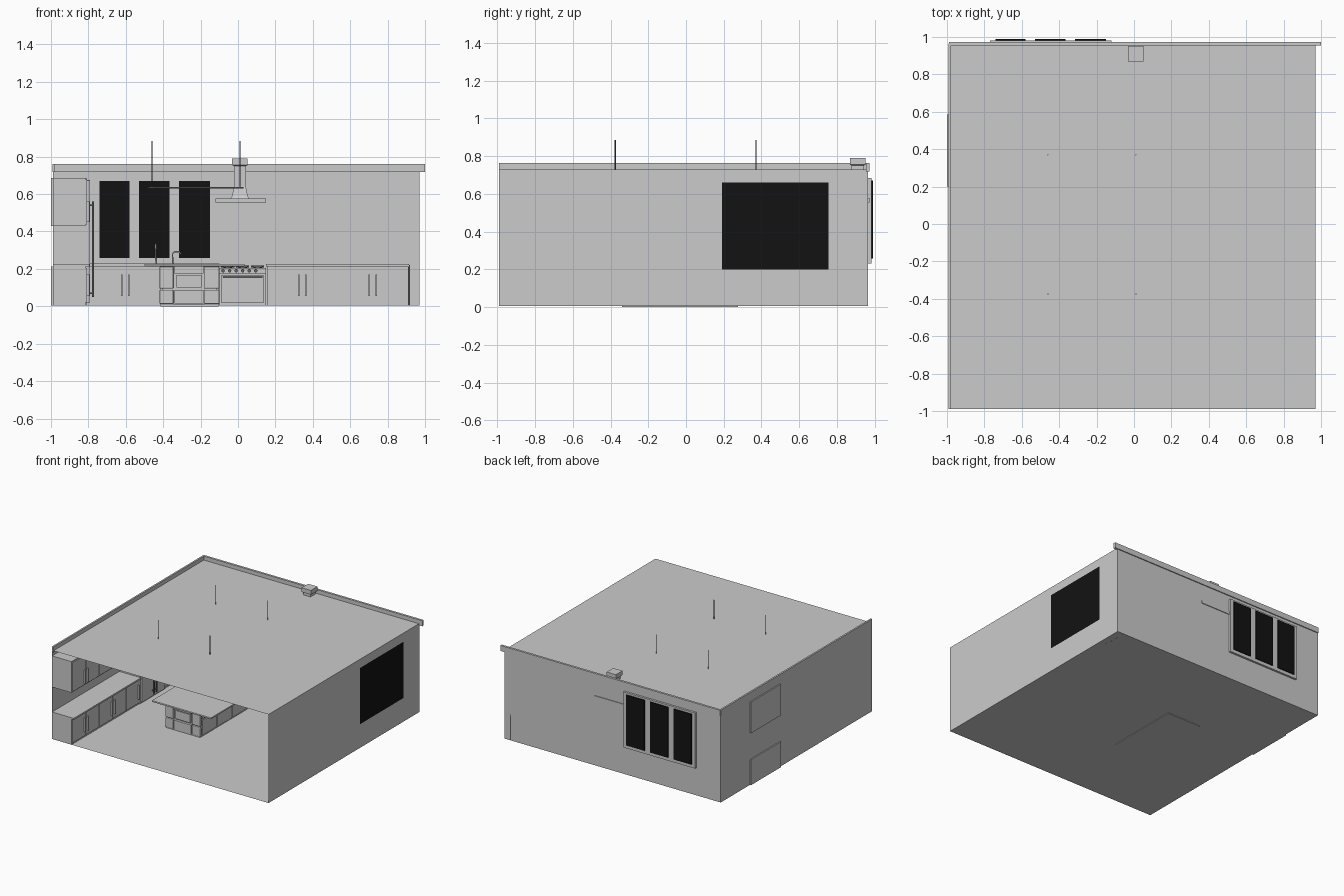
import bpy, bmesh, math
from mathutils import Vector

if "Cube" in bpy.data.objects:
    bpy.data.objects.remove(bpy.data.objects["Cube"])

def mat(name, c):
    m = bpy.data.materials.new(name)
    m.diffuse_color = (*c, 1)
    m.use_nodes = True
    m.node_tree.nodes["Principled BSDF"].inputs["Base Color"].default_value = m.diffuse_color
    return m
BLACK = mat("black_glass", (0.006, 0.006, 0.006))
DARK = mat("dark_metal", (0.12, 0.12, 0.12))

def mesh(name, bm, m=None):
    me = bpy.data.meshes.new(name)
    bm.to_mesh(me)
    bm.free()
    o = bpy.data.objects.new(name, me)
    bpy.context.collection.objects.link(o)
    if m:
        me.materials.append(m)
    return o

def box(name, x0, x1, y0, y1, z0, z1, m=None, bevel=0):
    bm = bmesh.new()
    bmesh.ops.create_cube(bm, size=1)
    for v in bm.verts:
        v.co = Vector((x0 + (x1 - x0) * (v.co.x + .5), y0 + (y1 - y0) * (v.co.y + .5),
                       z0 + (z1 - z0) * (v.co.z + .5)))
    if bevel:
        bmesh.ops.bevel(bm, geom=bm.edges[:], offset=bevel, segments=2, affect='EDGES', profile=.5)
    return mesh(name, bm, m)

def sheet(name, pts, m=None):
    bm = bmesh.new()
    bm.faces.new([bm.verts.new(p) for p in pts])
    return mesh(name, bm, m)

def rod(name, p, q, r, m=None, n=10):
    p, q = Vector(p), Vector(q)
    bm = bmesh.new()
    bmesh.ops.create_cone(bm, cap_ends=True, segments=n, radius1=r, radius2=r, depth=(q - p).length)
    rot = (q - p).to_track_quat('Z', 'Y').to_matrix()
    bmesh.ops.transform(bm, matrix=rot.to_4x4(), verts=bm.verts)
    bmesh.ops.translate(bm, vec=(p + q) / 2, verts=bm.verts)
    for f in bm.faces:
        f.smooth = len(f.verts) == 4
    return mesh(name, bm, m)

def tube(name, pts, r):
    cu = bpy.data.curves.new(name, 'CURVE')
    cu.dimensions, cu.bevel_depth, cu.bevel_resolution = '3D', r, 2
    s = cu.splines.new('POLY')
    s.points.add(len(pts) - 1)
    for a, b in zip(s.points, pts):
        a.co = (*b, 1)
    o = bpy.data.objects.new(name, cu)
    bpy.context.collection.objects.link(o)

def fronts(name, axis, face, a0, a1, n, z0, z1, hz0, hz1):
    """Row of door panels with bar handles; axis 'x' faces -y, axis 'y' faces +x."""
    w = (a1 - a0) / n
    for i in range(n):
        s, e = a0 + i * w + .004, a0 + (i + 1) * w - .004
        h = e - .015 if i % 2 == 0 else s + .015
        if axis == 'x':
            box(name + "_door", s, e, face - .008, face, z0, z1)
            box(name + "_handle", h - .004, h + .004, face - .022, face - .008, hz0, hz1)
        else:
            box(name + "_door", face, face + .008, s, e, z0, z1)
            box(name + "_handle", face + .008, face + .022, h - .004, h + .004, hz0, hz1)

# Room shell, open at the front
L, R, F, B, C, G = -.99, .97, -.99, .965, .73, .005
sheet("floor", [(L, F, G), (R, F, G), (R, B, G), (L, B, G)])
sheet("ceiling", [(L, F, C), (R, F, C), (R, B, C), (L, B, C)])
sheet("left_wall", [(L, F, G), (L, B, G), (L, B, C), (L, F, C)])
sheet("right_wall", [(R, F, G), (R, B, G), (R, B, C), (R, F, C)])
sheet("back_wall", [(L, B, G), (R, B, G), (R, B, C), (L, B, C)])
box("back_crown", L, 1.0, B - .01, B + .008, .717, .762)
box("left_crown", L - .002, L + .012, F, B, .717, .762)

# Right window
sheet("right_window_pane", [(R + .002, .19, .2), (R + .002, .755, .2), (R + .002, .755, .66), (R + .002, .19, .66)], BLACK)

# Triple back window
for z0, z1 in ((.23, .257), (.67, .685)):
    box("window_rail", -.77, -.12, B - .005, .982, z0, z1)
for x0, x1 in ((-.77, -.74), (-.58, -.53), (-.365, -.315), (-.15, -.12)):
    box("window_stile", x0, x1, B - .005, .982, .257, .67)
for x0, x1 in ((-.74, -.58), (-.53, -.365), (-.315, -.15)):
    box("window_pane", x0, x1, B - .01, .99, .257, .67, BLACK)

# Back cabinets and counters
box("back_right_base", .155, .91, .775, B, G, .213)
box("back_right_counter", .15, .915, .76, B, .213, .226)
fronts("back_right", 'x', .775, .155, .91, 4, .02, .205, .055, .17)
box("end_panel", .91, .92, .765, B, G, .22, DARK)
box("back_left_base", L, -.105, .775, B, G, .213)
fronts("back_left", 'x', .775, -.77, -.105, 4, .02, .205, .055, .17)
# counter laid around the sink opening
box("back_left_counter", L, -.57, .76, B, .213, .23)
box("back_left_counter", -.31, -.1, .76, B, .213, .23)
box("sink_front_edge", -.57, -.31, .76, .79, .213, .23)
box("sink_back_edge", -.57, -.31, .92, B, .213, .23)
tube("sink_faucet", [(-.44, .94, .23), (-.44, .94, .31), (-.44, .92, .33), (-.44, .89, .33), (-.44, .875, .305)], .005)

# Range
box("range_body", -.1, .15, .77, B, G, .205)
box("oven_door", -.09, .14, .755, .77, .02, .165)
box("control_strip", -.1, .15, .757, .77, .172, .205)
rod("oven_handle", (-.08, .742, .155), (.13, .742, .155), .005)
for i in range(6):
    x = -.08 + i * .035
    rod("knob", (x, .757, .19), (x, .742, .19), .009, DARK, 12)
for x in (-.055, .025, .105):
    for y in (.82, .91):
        rod("burner", (x, y, .205), (x, y, .212), .022, DARK, 16)
        for d in (-.025, .025):
            box("grate_bar", x - .035, x + .035, y + d - .003, y + d + .003, .208, .218, DARK)
            box("grate_bar", x + d - .003, x + d + .003, y - .038, y + .038, .208, .218, DARK)

# Range hood
box("hood_plate", -.12, .15, .79, B + .006, .555, .577)
bm = bmesh.new()
rings = [[bm.verts.new((.01 + sx * w, .91 + sy * w, z)) for sx, sy in ((-1, -1), (1, -1), (1, 1), (-1, 1))]
         for w, z in ((.05, .577), (.042, .59), (.032, .64), (.032, .75), (.042, .755), (.042, .79))]
for a, b in zip(rings, rings[1:]):
    for i in range(4):
        bm.faces.new((a[i], a[(i + 1) % 4], b[(i + 1) % 4], b[i]))
bm.faces.new(rings[-1])
mesh("hood_chimney", bm)

# Left wall cabinets: front run and corner run around the tall refrigerator
for nm, y0, y1, xb, n in (("left_front", F, -.12, L, 5), ("left_rear", .2, .585, -1.0, 2)):
    box(nm + "_base", xb, -.815, y0, y1, G, .213)
    box(nm + "_counter", L, -.795, y0, y1, .213, .226)
    fronts(nm, 'y', -.815, y0, y1, n, .02, .205, .055, .17)
    box(nm + "_upper", xb, -.815, y0, y1, .43, .685)
    fronts(nm + "_upper", 'y', -.815, y0, y1, n, .438, .678, .45, .56)
box("corner_base", L, -.815, .585, .775, G, .213)
box("corner_counter", L, -.795, .585, .76, .213, .226)

# Refrigerator
box("refrigerator_body", L, -.81, -.115, .195, G, .685)
for y0, y1, h in ((-.11, .035, .022), (.045, .19, .058)):
    box("refrigerator_door", -.81, -.79, y0, y1, .02, .675, None, .004)
    rod("refrigerator_handle", (-.775, h, .05), (-.775, h, .56), .006, DARK)
    for z in (.07, .54):
        rod("handle_post", (-.79, h, z), (-.775, h, z), .005, DARK)

# Island with recessed front and bar doors on the sides
box("island_plinth", -.415, -.105, -.34, .275, 0, .012)
box("island_body", -.405, -.115, -.325, .27, .012, .215)
for x0, x1 in ((-.42, -.345), (-.18, -.1)):
    for z0, z1 in ((.012, .088), (.094, .213)):
        box("island_front_panel", x0, x1, -.345, -.325, z0, z1, None, .006)
box("island_drawer", -.34, -.185, -.345, -.325, .014, .088)
box("island_oven_glass", -.33, -.195, -.34, -.325, .1, .168)
box("island_oven_trim", -.34, -.185, -.345, -.325, .175, .212)
for i in range(3):
    y = -.32 + i * .195
    for z0, z1 in ((.016, .14), (.146, .21)):
        box("island_right_door", -.115, -.102, y + .004, y + .19, z0, z1)
        box("island_left_door", -.418, -.405, y + .004, y + .19, z0, z1)
box("island_counter", -.5, .035, -.4, .39, .214, .227, None, .003)
tube("island_faucet", [(-.35, 0, .225), (-.35, 0, .28), (-.34, 0, .291), (-.315, 0, .291), (-.305, 0, .278)], .004)

# Hanging rack over the island
for x in (-.46, .01):
    for y in (-.375, .37):
        rod("rack_rod", (x, y, .63), (x, y, .885), .003, DARK, 8)
for y in (-.375, .37):
    box("rack_long_bar", -.48, .03, y - .006, y + .006, .63, .637, DARK)
for i in range(6):
    x = -.46 + i * .094
    box("rack_cross_bar", x - .005, x + .005, -.375, .37, .63, .637, DARK)
